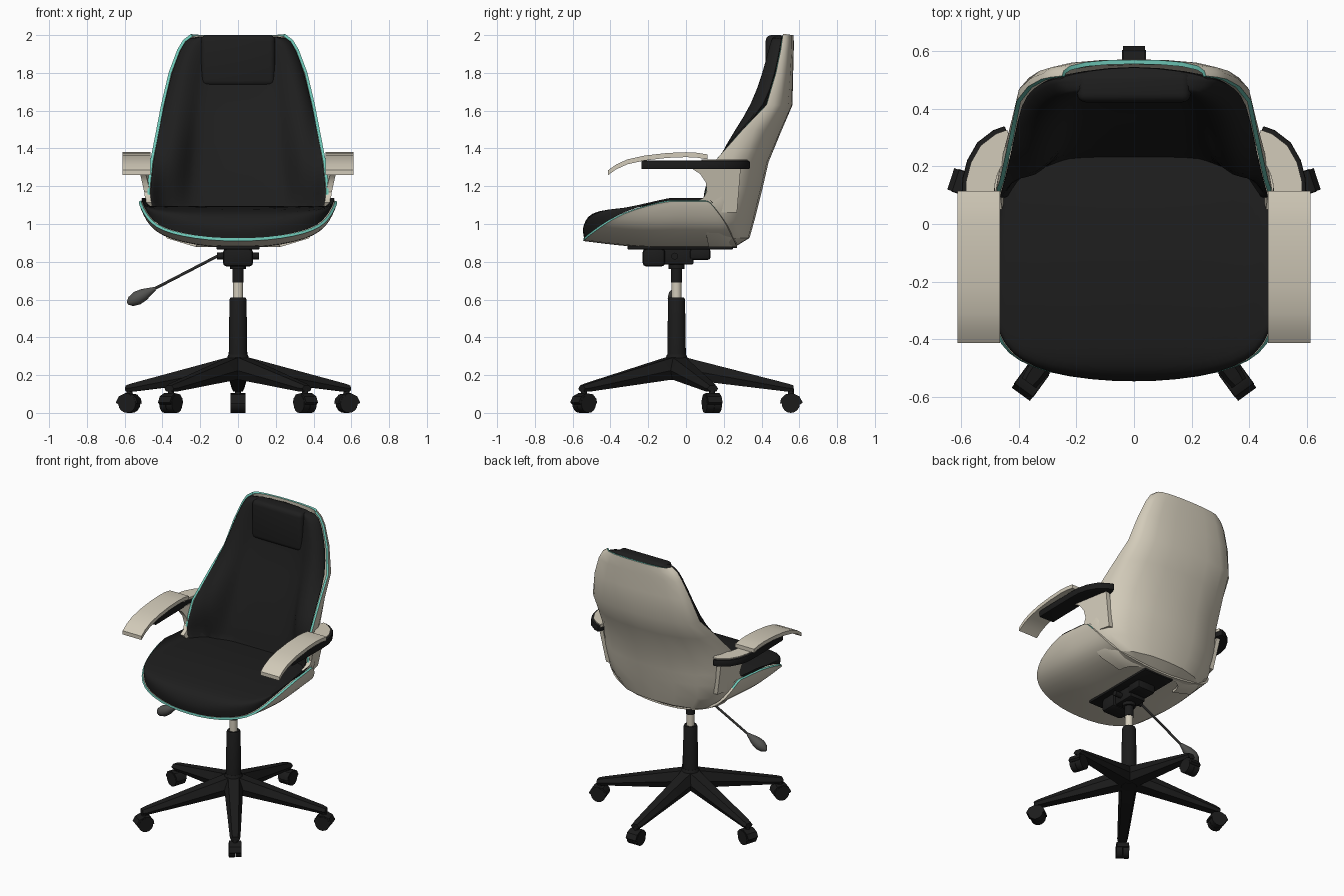
import bpy, bmesh, math
from mathutils import Vector

if "Cube" in bpy.data.objects:
    bpy.data.objects.remove(bpy.data.objects["Cube"])


def material(name, col):
    m = bpy.data.materials.new(name)
    m.diffuse_color = (*col, 1)
    m.use_nodes = True
    m.node_tree.nodes["Principled BSDF"].inputs["Base Color"].default_value = m.diffuse_color
    return m


BLACK = material("black fabric", (0.013, 0.013, 0.013))
DARK = material("dark plastic", (0.011, 0.011, 0.011))
CREAM = material("cream shell", (0.65, 0.6, 0.49))
TEAL = material("teal piping", (0.16, 0.58, 0.48))
GREY = material("grey metal", (0.085, 0.085, 0.08))


def make(name, verts, faces, mat):
    me = bpy.data.meshes.new(name)
    me.from_pydata([tuple(v) for v in verts], [], faces)
    me.materials.append(mat)
    bm = bmesh.new()
    bm.from_mesh(me)
    bmesh.ops.recalc_face_normals(bm, faces=bm.faces)
    bm.to_mesh(me)
    bm.free()
    ob = bpy.data.objects.new(name, me)
    bpy.context.collection.objects.link(ob)
    return ob


def loft(name, rings, mat, closed=True):
    """Skin equal rings; closed rings get end caps."""
    n, k = len(rings[0]), len(rings)
    verts = [p for r in rings for p in r]
    faces = [(i * n + j, i * n + (j + 1) % n, (i + 1) * n + (j + 1) % n, (i + 1) * n + j)
             for i in range(k - 1) for j in range(n if closed else n - 1)]
    if closed:
        faces += [tuple(range(n)), tuple(range((k - 1) * n, k * n))]
    return make(name, verts, faces, mat)


def turned(name, p0, p1, prof, mat, n=20):
    """Turned part on the axis p0-p1; prof holds (fraction, radius)."""
    p0, p1 = Vector(p0), Vector(p1)
    q = (p1 - p0).to_track_quat('Z', 'Y')
    rings = [[p0.lerp(p1, t) + q @ Vector((r * math.cos(a * math.tau / n), r * math.sin(a * math.tau / n), 0))
              for a in range(n)] for t, r in prof]
    return loft(name, rings, mat)


def rod(name, p0, p1, r, mat, n=20):
    return turned(name, p0, p1, [(0, r), (1, r)], mat, n)


def apply(ob, kind, **kw):
    m = ob.modifiers.new(kind, kind)
    for a, v in kw.items():
        setattr(m, a, v)
    bpy.context.view_layer.objects.active = ob
    bpy.ops.object.modifier_apply(modifier=m.name)


def box(name, x, y, z, mat, bevel=0.01, seg=2):
    rings = [[(x[0], y[0], h), (x[1], y[0], h), (x[1], y[1], h), (x[0], y[1], h)] for h in z]
    ob = loft(name, rings, mat)
    apply(ob, 'BEVEL', width=bevel, segments=seg)
    return ob


def mirror_row(half):
    """Half row starting at x = 0 -> full row from -x to +x."""
    return [(-x, y, z) for x, y, z in half[:0:-1]] + half


def shell(ob):
    """Thicken a sheet and give it a teal rim where the rim shows."""
    ob.data.materials.append(TEAL)
    apply(ob, 'SOLIDIFY', thickness=0.015, offset=0, material_offset_rim=1)
    for p in ob.data.polygons:
        if p.center.y > 0 and p.center.z < 1.07:
            p.material_index = 0


# Seat shell: a trough cut by a curved front edge (x, z, front y, back y)
TROUGH = [(0, .88, -.545, .27), (.15, .885, -.54, .27), (.3, .91, -.515, .26), (.4, .945, -.475, .24),
          (.46, .99, -.42, .22), (.495, 1.05, -.33, .18), (.515, 1.1, -.2, .14), (.52, 1.122, -.1, .12)]


def taper(y):
    return 1 - .22 * max(0, y + .1)


def lift(y):
    """Front lip curls up a little."""
    return .036 * max(0, (-.2 - y) / .345) ** 1.3


rows = []
for i in range(9):
    half = []
    for x, z, yf, yb in TROUGH:
        y = yf + (yb - yf) * i / 8
        half.append((x * taper(y), y, z + lift(y)))
    rows.append(mirror_row(half))
seat = loft("seat_shell", rows, CREAM, closed=False)
apply(seat, 'SUBSURF', levels=1)
shell(seat)


# Seat cushion: rolled front edge and softly domed top inside the trough
def seat_top(y):
    pts = [(-.545, 1.0), (-.53, 1.035), (-.48, 1.068), (-.3, 1.09), (-.1, 1.1), (.1, 1.085), (.4, 1.06)]
    for (a, za), (b, zb) in zip(pts, pts[1:]):
        if y <= b:
            return za + (zb - za) * max(0, y - a) / (b - a)
    return 1.06


rows = []
for d, f in [(.004, 0), (-.004, .5), (0, .85), (.02, 1), (.07, 1), (.18, 1), (.32, 1), (.46, 1), (.62, 1), (.85, 1)]:
    half = []
    for x, z, yf, yb in TROUGH:
        y = min(yf + d, yb)
        low = z + lift(y) + .007
        half.append(((x - .01 * (x > 0)) * taper(y), y, low + f * max(.008, seat_top(y) - low)))
    rows.append(mirror_row(half))
apply(loft("seat_cushion", rows, BLACK, closed=False), 'SUBSURF', levels=1)

# Backrest stations: z, half width, back y, rim y, bolster y, centre y
BACK = [(.885, .22, .255, .12, 0, 0), (.93, .37, .33, .11, 0, 0), (1.02, .45, .355, .1, .2, .225),
        (1.12, .474, .38, .095, .18, .24), (1.2, .472, .4, .11, .165, .26), (1.33, .458, .43, .15, .155, .3),
        (1.5, .425, .5, .3, .26, .355), (1.63, .4, .556, .425, .345, .405), (1.8, .36, .56, .475, .405, .45),
        (1.92, .315, .563, .5, .435, .465), (1.97, .285, .563, .507, .45, .47), (2.0, .245, .562, .512, .465, .475)]
rows = []
for z, w, yb, yr, _, _ in BACK:
    d = yb - yr
    rows.append(mirror_row([(0, yb, z), (.35 * w, yb - .03 * d, z), (.68 * w, yb - .17 * d, z),
                            (.9 * w, yb - .42 * d, z), (.98 * w, yb - .7 * d, z), (w, yr, z)]))
shell(loft("back_shell", rows, CREAM, closed=False))

# Back cushion with raised side bolsters
rings = []
for z, w, yb, yr, yf, yc in BACK[2:]:
    d, m = yb - yr, (yf + yc) / 2
    e = w - .006
    front = [(0, yc, z), (.3 * w, yc, z), (.52 * w, yc - .004, z), (.6 * w, m, z), (.74 * w, yf, z),
             (.86 * w, yf, z), (.95 * w, min(yf + .03, yr), z), (e, yr - .012, z), (e, yr + .002, z)]
    y2 = max(yb - .2 * d - .02, yr + .015)
    rear = [(.62 * w, y2, z), (0, yb - .012, z), (-.62 * w, y2, z)]
    rings.append(mirror_row(front) + rear)
apply(loft("back_cushion", rings, BLACK), 'SUBSURF', levels=1)

# Head pillow
box("head_pillow", (-.197, .197), (.422, .53), (1.73, 2.0), BLACK, .03, 4)


# Armrests
def ribbon(name, path, width, thick, mat, bevel=.006):
    """Flat bar along a path of (x, y, top z)."""
    pts = [Vector(p) for p in path]
    rings = []
    for i, p in enumerate(pts):
        t = pts[min(i + 1, len(pts) - 1)] - pts[max(i - 1, 0)]
        s = Vector((t.y, -t.x, 0)).normalized() * width / 2
        dn = Vector((0, 0, -thick))
        rings.append([p - s, p + s, p + s + dn, p - s + dn])
    ob = loft(name, rings, mat)
    if bevel:
        apply(ob, 'BEVEL', width=bevel, segments=2, limit_method='ANGLE')


HOOK = [(.54, .09), (.538, .15), (.525, .2), (.5, .245), (.46, .275), (.43, .285)]
STRUT = [(.02, 1.3), (.075, 1.265), (.105, 1.22), (.11, 1.17), (.09, 1.135), (.05, 1.115), (.09, 1.06),
         (.27, 1.06), (.29, 1.3)]
for side, s in (("right", 1), ("left", -1)):
    ribbon(side + "_arm_base", [(s * .535, -.235, 1.335), (s * .538, -.1, 1.335)]
           + [(s * x, y, 1.335) for x, y in HOOK], .115, .045, DARK)
    ribbon(side + "_arm_hook", [(s * (x - .006), y - .006, 1.342) for x, y in HOOK], .1, .02, CREAM, 0)
    ribbon(side + "_arm_pad", [(s * .538, y, z) for y, z in
                               [(-.412, 1.285), (-.37, 1.315), (-.31, 1.342), (-.22, 1.362), (-.1, 1.376),
                                (0, 1.38), (.06, 1.377), (.115, 1.368)]], .147, .026, CREAM, 0)
    loft(side + "_arm_strut", [[(s * (.455 + t + (z - 1.1) * .2 - .25 * max(0, y - .1)), y, z)
                                for y, z in STRUT] for t in (0, .03)], CREAM)

# Tilt mechanism under the seat
box("seat_plate", (-.115, .115), (-.31, .25), (.865, .885), DARK, .006)
box("tilt_housing", (-.08, .08), (-.23, -.11), (.775, .87), DARK, .02)
box("tilt_core", (-.06, .06), (-.13, .04), (.785, .87), DARK)
box("tilt_spring_box", (-.07, .07), (.02, .13), (.81, .87), DARK, .015)
rod("tilt_pivot", (-.11, -.06, .83), (.11, -.06, .83), .018, DARK)

# Height lever with paddle
rod("lever_rod", (-.08, -.06, .845), (-.46, -.06, .648), .008, GREY, 10)
turned("lever_paddle", (-.44, -.06, .658), (-.585, -.06, .58),
       [(0, .01), (.15, .018), (.4, .032), (.65, .037), (.88, .027), (1, .008)], GREY, 16)

# Gas lift column
C = (0, -.05)
turned("column", (*C, .25), (*C, .61), [(0, .05), (.97, .045), (1, .04)], DARK, 24)
rod("piston", (*C, .6), (*C, .7), .027, CREAM)
turned("piston_collar", (*C, .69), (*C, .8), [(0, .03), (.65, .03), (.66, .042), (1, .042)], DARK)
turned("hub", (*C, .175), (*C, .31), [(0, .05), (.3, .065), (.75, .065), (1, .05)], DARK, 20)

# Five-star base with casters
for k in range(5):
    a = math.radians(90 + 72 * k)
    u, v = Vector((math.cos(a), math.sin(a), 0)), Vector((-math.sin(a), math.cos(a), 0))

    def at(r, t, z):
        return Vector((*C, z)) + u * r + v * t

    rings = []
    for r, top, bot, wt, wb in [(0, .305, .18, .035, .06), (.07, .288, .175, .035, .06),
                                (.59, .155, .112, .02, .034), (.62, .145, .115, .016, .03)]:
        mid = top * .45 + bot * .55
        rings.append([at(r, -wt, top), at(r, wt, top), at(r, wb, mid), at(r, wb * .7, bot),
                      at(r, -wb * .7, bot), at(r, -wb, mid)])
    n = str(k + 1)
    loft("base_leg_" + n, rings, DARK)
    rod("caster_stem_" + n, at(.605, 0, .06), at(.605, 0, .13), .016, DARK, 12)
    for i, t in enumerate((-.021, .021)):
        rod(f"caster_wheel_{n}_{i + 1}", at(.605, t - .02, .048), at(.605, t + .02, .048), .048, DARK, 16)
    hood = [(.548, .05), (.553, .075), (.575, .098), (.615, .104), (.65, .088), (.668, .055), (.655, .045),
            (.605, .05)]
    loft("caster_hood_" + n, [[at(r, t, z) for r, z in hood] for t in (-.039, .039)], DARK)

# Smooth shading with sharp edges kept
bpy.ops.object.select_all(action='SELECT')
bpy.ops.object.shade_smooth_by_angle(angle=math.radians(35))
